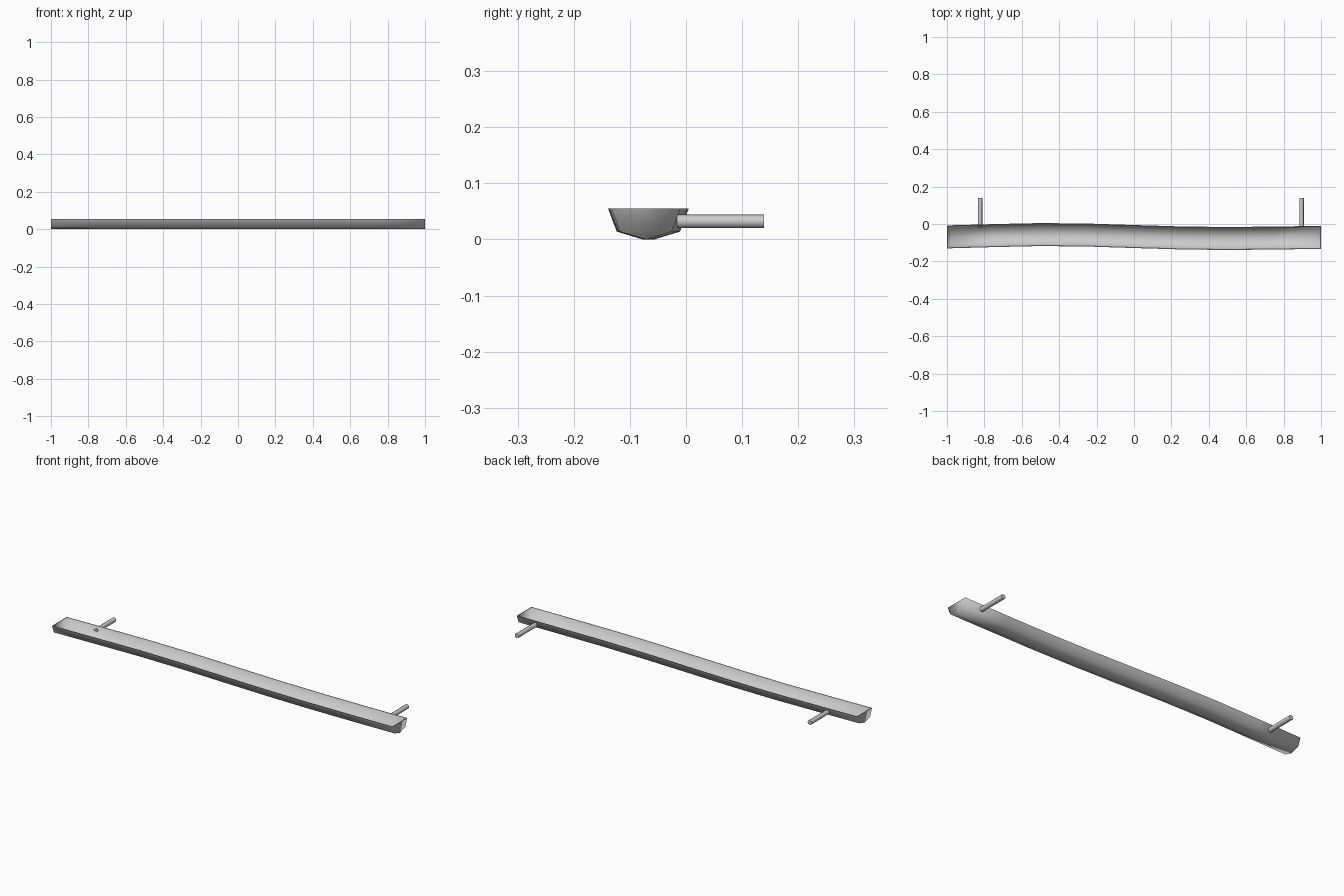
import bpy, bmesh, math
from mathutils import Vector

if "Cube" in bpy.data.objects:
    bpy.data.objects.remove(bpy.data.objects["Cube"])

grey = bpy.data.materials.new("neutral_grey")
grey.use_nodes = True
grey.diffuse_color = (0.6, 0.6, 0.6, 1)
grey.node_tree.nodes["Principled BSDF"].inputs["Base Color"].default_value = grey.diffuse_color

# Gentle bend of the trough: (x, y of centre line)
BEND = [(-1, -.069), (-.75, -.062), (-.5, -.0565), (-.25, -.059), (0, -.067),
        (.25, -.0745), (.5, -.0775), (.75, -.075), (1, -.0715)]
# Half-round section: (half-width offset, height)
OUTER = [(-.0615, .055), (-.046, .014), (0, 0), (.046, .014), (.0615, .055)]
WALL = .003
INNER = [(y - math.copysign(WALL, y) if y else 0, z if z > .05 else z + WALL) for y, z in OUTER]


def finish(bm, name, smooth=True):
    mesh = bpy.data.meshes.new(name)
    bm.to_mesh(mesh)
    bm.free()
    mesh.materials.append(grey)
    obj = bpy.data.objects.new(name, mesh)
    bpy.context.collection.objects.link(obj)
    for face in mesh.polygons:
        face.use_smooth = smooth
    return obj


def sections(profile, top_inset=0, low_inset=0):
    """Copies of the profile along the bend, with end sections pulled in."""
    rows = []
    for x, cy in BEND:
        row = []
        for y, z in profile:
            inset = top_inset if z > .05 else low_inset
            px = math.copysign(1 - inset, x) if abs(x) == 1 else x
            row.append(Vector((px, cy + y, z)))
        rows.append(row)
    return rows


def sheet(name, rows, flip):
    """Open-topped channel with closed ends."""
    bm = bmesh.new()
    grid = [[bm.verts.new(p) for p in row] for row in rows]
    for a, b in zip(grid, grid[1:]):
        for i in range(len(a) - 1):
            bm.faces.new((a[i], a[i + 1], b[i + 1], b[i]))
    bm.faces.new(reversed(grid[0]))
    bm.faces.new(grid[-1])
    if flip:
        bmesh.ops.reverse_faces(bm, faces=bm.faces[:])
    return finish(bm, name)


outer = sections(OUTER)
inner = sections(INNER, .004, .021)
sheet("trough_outside", outer, False)
sheet("trough_inside", inner, True)

# Thin flat rim joining both skins
loops = []
for rows in (outer, inner):
    loops.append([r[0] for r in rows] + [r[-1] for r in reversed(rows)])
bm = bmesh.new()
ring_a, ring_b = [[bm.verts.new(p) for p in loop] for loop in loops]
for i in range(len(ring_a)):
    j = (i + 1) % len(ring_a)
    bm.faces.new((ring_a[i], ring_a[j], ring_b[j], ring_b[i]))
finish(bm, "trough_rim", smooth=False)

# Round mounting pegs at the back
for side, x in (("right", -.823), ("left", .896)):
    start, end = -.016, .139
    bpy.ops.mesh.primitive_cylinder_add(
        vertices=8, radius=.012, depth=end - start,
        location=(x, (start + end) / 2, .032), rotation=(math.pi / 2, 0, 0))
    peg = bpy.context.object
    peg.name = side + "_mounting_peg"
    peg.data.materials.append(grey)
    bpy.ops.object.shade_smooth_by_angle(angle=math.radians(50))
